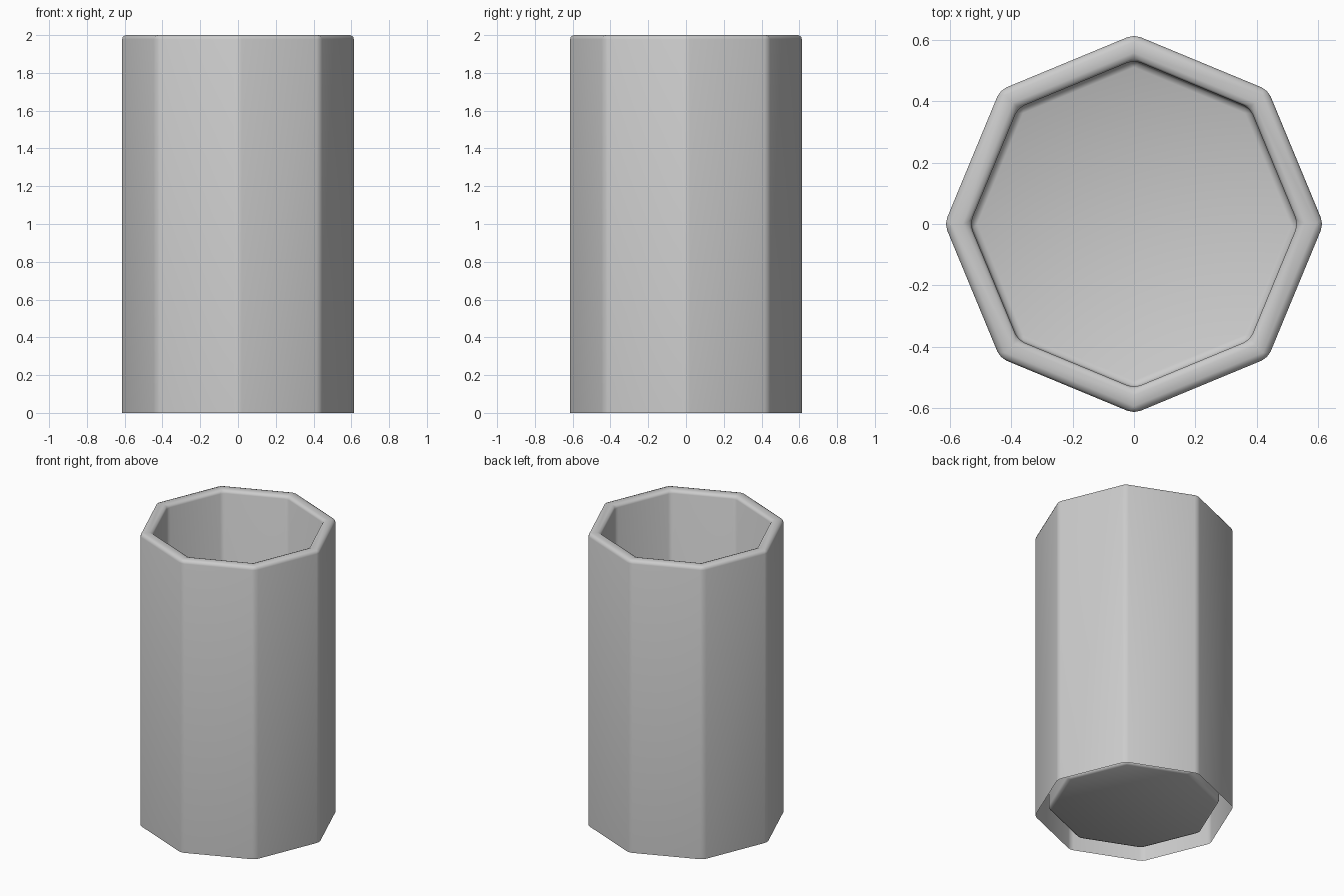
import bpy
import bmesh
from math import cos, sin, tau

SIDES = 8
HEIGHT = 2.0
OUTER = 0.618
INNER = 0.535
FLOOR = 0.04

cube = bpy.data.objects.get("Cube")
if cube:
    bpy.data.objects.remove(cube, do_unlink=True)

grey = bpy.data.materials.new("plain_grey")
grey.use_nodes = True
colour = (0.6, 0.6, 0.6, 1.0)
grey.diffuse_color = colour
grey.node_tree.nodes["Principled BSDF"].inputs["Base Color"].default_value = colour


def ring(bm, radius, z):
    """One octagon of vertices with a corner on each axis."""
    return [bm.verts.new((radius * cos(tau * i / SIDES),
                          radius * sin(tau * i / SIDES), z))
            for i in range(SIDES)]


def bridge(bm, lower, upper):
    for i in range(SIDES):
        j = (i + 1) % SIDES
        bm.faces.new((lower[i], lower[j], upper[j], upper[i]))


# Outer wall, rim, inner wall and floor, open underneath between the walls
bm = bmesh.new()
profile = [(OUTER, 0), (OUTER, HEIGHT), (INNER, HEIGHT), (INNER, FLOOR)]
rings = [ring(bm, r, z) for r, z in profile]
for lower, upper in zip(rings, rings[1:]):
    bridge(bm, lower, upper)
bm.faces.new(rings[-1])

mesh = bpy.data.meshes.new("octagonal_cup")
bm.to_mesh(mesh)
bm.free()
mesh.materials.append(grey)
mesh.shade_smooth()
cup = bpy.data.objects.new("octagonal_cup", mesh)
bpy.context.collection.objects.link(cup)

# Soft rounded corners and rim
bevel = cup.modifiers.new("soft_edges", 'BEVEL')
bevel.width = 0.022
bevel.segments = 2
bevel.limit_method = 'ANGLE'
bevel.angle_limit = 0.5
